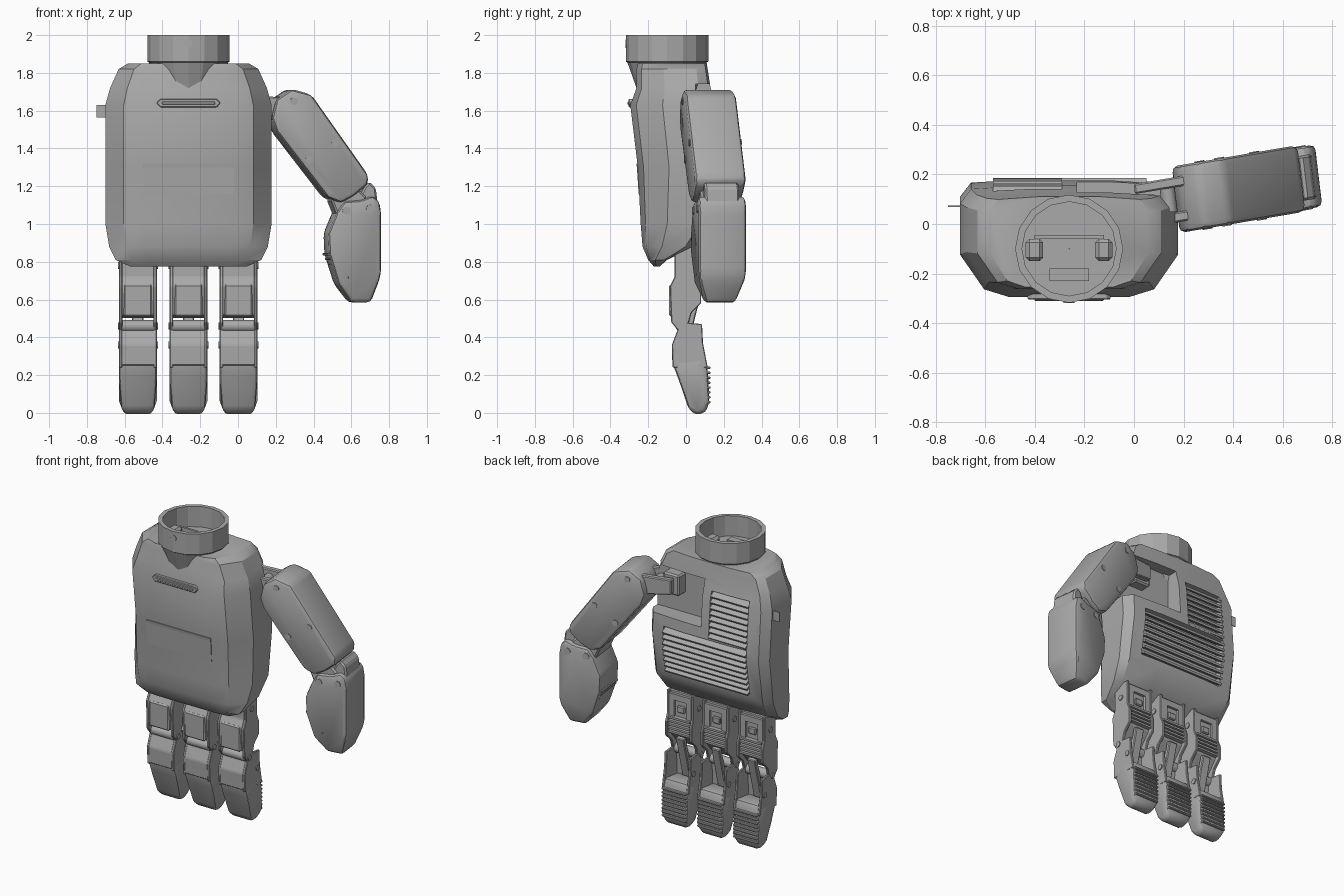
import bpy, bmesh, math
from mathutils import Matrix, Vector

cube = bpy.data.objects.get("Cube")
if cube:
    bpy.data.objects.remove(cube, do_unlink=True)

grey = bpy.data.materials.new("mid_grey")
grey.use_nodes = True
grey.diffuse_color = (0.4, 0.4, 0.4, 1)
grey.node_tree.nodes["Principled BSDF"].inputs["Base Color"].default_value = (0.4, 0.4, 0.4, 1)
CX = -0.262  # centre line of the palm


def finish(name, bm, warp=None, smooth=None):
    if warp:
        for v in bm.verts:
            v.co = warp(v.co)
    bmesh.ops.recalc_face_normals(bm, faces=bm.faces)
    mesh = bpy.data.meshes.new(name)
    bm.to_mesh(mesh)
    bm.free()
    mesh.materials.append(grey)
    ob = bpy.data.objects.new(name, mesh)
    bpy.context.collection.objects.link(ob)
    if smooth:
        bpy.ops.object.select_all(action='DESELECT')
        ob.select_set(True)
        bpy.context.view_layer.objects.active = ob
        bpy.ops.object.shade_smooth_by_angle(angle=math.radians(smooth))
    return ob


def prism(name, pts, axis, lo, hi, bevel=0.008, warp=None, segments=1, smooth=None):
    """Extrude an outline: (y, z) along x, or (x, z) along y."""
    bm = bmesh.new()
    place = (lambda a, b: (lo, a, b)) if axis == 'x' else (lambda a, b: (a, lo, b))
    face = bm.faces.new([bm.verts.new(place(a, b)) for a, b in pts])
    new = bmesh.ops.extrude_face_region(bm, geom=[face])["geom"]
    step = Vector((hi - lo, 0, 0) if axis == 'x' else (0, hi - lo, 0))
    bmesh.ops.translate(bm, vec=step, verts=[g for g in new if isinstance(g, bmesh.types.BMVert)])
    bmesh.ops.recalc_face_normals(bm, faces=bm.faces)
    if bevel:
        bmesh.ops.bevel(bm, geom=bm.edges[:], offset=bevel, segments=segments,
                        profile=0.5, affect='EDGES', clamp_overlap=True)
    return finish(name, bm, warp, smooth)


def box(name, x, y, z, bevel=0, tilt=0, warp=None):
    """Box from three ranges, tilted about its own x axis."""
    bm = bmesh.new()
    mid = Vector([(r[0] + r[1]) / 2 for r in (x, y, z)])
    size = [r[1] - r[0] for r in (x, y, z)]
    bmesh.ops.create_cube(bm, size=1)
    bmesh.ops.scale(bm, vec=size, verts=bm.verts)
    if bevel:
        bmesh.ops.bevel(bm, geom=bm.edges[:], offset=bevel, segments=1, affect='EDGES')
    bmesh.ops.transform(bm, matrix=Matrix.Translation(mid) @ Matrix.Rotation(tilt, 4, 'X'), verts=bm.verts)
    return finish(name, bm, warp)


def pin(name, centre, radius, length, axis, warp=None):
    bm = bmesh.new()
    bmesh.ops.create_cone(bm, cap_ends=True, segments=12, radius1=radius, radius2=radius, depth=length)
    turn = Matrix.Rotation(math.pi / 2, 4, 'Y' if axis == 'x' else 'X')
    bmesh.ops.transform(bm, matrix=Matrix.Translation(centre) @ turn, verts=bm.verts)
    return finish(name, bm, warp, 40)


# Palm shell: chamfered cross-sections lofted upward (z, half width, front, back)
sections = [(.775, .31, -.17, -.14), (.81, .385, -.2, -.1), (.88, .42, -.23, .04),
            (1.0, .44, -.24, .13), (1.3, .44, -.255, .18), (1.63, .44, -.295, .155),
            (1.72, .415, -.262, .13), (1.82, .37, -.262, .115), (1.85, .32, -.255, .11)]
half = [(.55, 0), (.78, .07), (1, .38), (1, .84), (.9, .97), (.4, 1)]
outline = half + [(-a, t) for a, t in reversed(half)]
bm = bmesh.new()
rings = [[bm.verts.new((CX + a * w, f + (b - f) * t, z)) for a, t in outline] for z, w, f, b in sections]
for r0, r1 in zip(rings, rings[1:]):
    for i in range(len(outline)):
        j = (i + 1) % len(outline)
        bm.faces.new((r0[i], r0[j], r1[j], r1[i]))
bm.faces.new(rings[0])
bm.faces.new(rings[-1])
palm = finish("palm", bm, smooth=32)


def cut(target, name, x, y, z):
    cutter = box(name, x, y, z)
    cutter.hide_render = True
    mod = target.modifiers.new(name, 'BOOLEAN')
    mod.object, mod.operation, mod.solver = cutter, 'DIFFERENCE', 'EXACT'
    bpy.context.view_layer.objects.active = target
    bpy.ops.object.modifier_apply(modifier=name)
    bpy.data.objects.remove(cutter, do_unlink=True)


# Thumb mount recess and the two-part vent on the back
cut(palm, "thumb_recess_cutter", (-.23, .4), (.05, .4), (1.43, 1.74))
vents = [((-.57, .05), 1.05, 1.36), ((-.57, -.29), 1.37, 1.68)]
for xs, z0, z1 in vents:
    cut(palm, "vent_cutter", xs, (.1, .4), (z0, z1))
    for i in range(8):
        z = z0 + .02 + i * .038
        back = min(.155, .125 + (z - 1.05) * .17, .155 - (z - 1.36) * .11)
        box("vent_slat", xs, (back - .032, back + .032), (z - .007, z + .007), tilt=-.5)

# Front trim: handle slot and shallow panel
slot = [(CX + s * a, 1.64 + t * b) for s, t, a, b in
        ((-1, -1, .15, .022), (1, -1, .15, .022), (1, 0, .17, 0), (1, 1, .15, .022),
         (-1, 1, .15, .022), (-1, 0, .17, 0))]
prism("front_slot_frame", slot, 'y', -.304, -.27, .004)
box("front_slot_bar", (CX - .14, CX + .14), (-.31, -.3), (1.632, 1.648), .003)
prism("front_panel", [(-.251, 1.16), (-.26, 1.3), (-.263, 1.32), (-.25, 1.32), (-.24, 1.16)],
      'x', CX - .24, CX + .24, 0)
box("side_tab", (-.75, -.68), (.068, .074), (1.565, 1.63))

# Wrist: open collar with a tapered foot
bm = bmesh.new()
profile = [(.155, 1.7), (.21, 1.855), (.218, 1.86), (.218, 2), (.19, 2), (.19, 1.862), (.001, 1.862)]
loop = [bm.verts.new((r, 0, z)) for r, z in profile]
edges = [bm.edges.new(p) for p in zip(loop, loop[1:])]
bmesh.ops.spin(bm, geom=loop + edges, axis=(0, 0, 1), cent=(0, 0, 0), steps=16, angle=math.tau)
bmesh.ops.remove_doubles(bm, verts=bm.verts, dist=.0005)
finish("wrist_collar", bm, lambda c: c + Vector((CX, -.1, 0)), 20)
box("wrist_crossbar", (CX - .14, CX + .14), (-.06, -.045), (1.86, 1.9))
box("wrist_plate", (CX - .08, CX + .08), (-.23, -.18), (1.86, 1.875))
for s in (-1, 1):
    box("wrist_lug", (CX + s * .14 - .035, CX + s * .14 + .035), (-.15, -.06), (1.86, 1.91), .015)
pin("wrist_screw", (CX, -.315, 1.955), .022, .008, 'y')

# Fingers
knuckle = [(-.06, .88), (-.06, .72), (-.085, .67), (-.078, .48), (-.03, .42), (0, .43),
           (.03, .53), (.08, .58), (.08, .67), (.06, .72), (.06, .88)]
core = [(-.06, .88), (-.06, .72), (-.085, .67), (-.08, .52), (-.03, .5), (.045, .59), (.04, .88)]
cheek = [(-.045, .44), (-.01, .48), (.085, .47), (.09, .37), (.115, .24), (-.07, .24), (-.075, .36)]
shell = [(-.045, .44), (-.02, .44), (-.03, .25), (-.072, .25), (-.075, .36)]
tip = [(-.078, .28), (.1, .3), (.116, .22), (.124, .06), (.105, .003), (.055, -.011), (.015, .018), (-.035, .165)]
for cx in (-.53, CX, .003):
    def narrow(c):
        return Vector((cx + (c.x - cx) * (1 - max(0, .06 - c.z) * 4), c.y, c.z))

    prism("finger_base_core", core, 'x', cx - .088, cx + .088, .006)
    prism("finger_shell", shell, 'x', cx - .09, cx + .09, .006)
    prism("finger_tip", tip, 'x', cx - .1, cx + .1, .022, narrow, 2, 35)
    box("finger_front_plate", (cx - .075, cx + .075), (-.089, -.07), (.51, .68), .008)
    pin("finger_hinge", (cx, -.025, .46), .032, .17, 'x')
    box("finger_link", (cx - .03, cx + .03), (.0, .03), (.29, .58), .005, tilt=-.25)
    for s in (-1, 1):
        x0, x1 = sorted((cx + s * .082, cx + s * .1))
        prism("finger_base_cheek", knuckle, 'x', x0, x1, .004)
        prism("finger_tip_cheek", cheek, 'x', x0, x1, .004)
        for y, z in ((-.025, .46), (.06, .36), (.0, .78)):
            pin("finger_bolt", (cx + s * .1, y, z), .018, .012, 'x')
        x0, x1 = sorted((cx + s * .045, cx + s * .082))
        box("finger_recess_side", (x0, x1), (.03, .058), (.71, .86))
    box("finger_recess_top", (cx - .05, cx + .05), (.03, .058), (.82, .86))
    box("finger_recess_block", (cx - .028, cx + .028), (.03, .055), (.74, .785), .006)
    for i in range(5):
        z = .6 + i * .024
        box("finger_base_rib", (cx - .08, cx + .08), (.035, .072), (z, z + .013))
    for i in range(8):
        z = .05 + i * .026
        box("finger_grip_rib", (cx - .092, cx + .092), (.08, .13), (z, z + .013), .004, warp=narrow)


# Thumb: every part is turned to follow the same sideways sweep
def sweep(c):
    return Vector((c.x - .01 - .12 * c.y, c.y + .11 + .17 * (c.x - .25), c.z))


def taper(c):
    k = 1 - max(0, .72 - c.z) * 2.9
    return sweep(Vector((c.x, c.y * k, c.z)))


arm = [(.175, 1.56), (.2, 1.66), (.28, 1.715), (.385, 1.685), (.685, 1.26), (.685, 1.21),
       (.61, 1.15), (.54, 1.11), (.47, 1.14), (.2, 1.49)]
joint = [(.49, 1.13), (.6, 1.22), (.68, 1.14), (.62, 1.02), (.53, 1.03)]
ear = [(.6, 1.06), (.67, 1.2), (.695, 1.225), (.73, 1.19), (.745, 1.06)]
thumb_tip = [(.56, 1.12), (.65, 1.125), (.71, 1.15), (.745, 1.12), (.755, 1.06), (.755, .75), (.745, .7),
             (.705, .585), (.6, .585), (.53, .68), (.48, .84), (.475, .95), (.52, 1.06)]
prism("thumb_arm", arm, 'y', -.134, .134, .026, sweep, 2, 30)
prism("thumb_joint", joint, 'y', -.1, .1, .01, sweep)
prism("thumb_joint_ear", ear, 'y', -.09, .09, .01, sweep)
prism("thumb_tip", thumb_tip, 'y', -.125, .125, .022, taper, 2, 30)
for s in (-1, 1):
    prism("thumb_mount_arm", [(.02, 1.58), (.02, 1.68), (.28, 1.67), (.3, 1.6), (.2, 1.55)],
          'y', s * .07 - .02, s * .07 + .02, .006, sweep)
    for x, z in ((.29, 1.65), (.37, 1.34), (.51, 1.43)):
        pin("thumb_bolt", (x, s * .133, z), .02, .01, 'y', sweep)
    for x, z in ((.57, 1.07), (.695, 1.08)):
        pin("thumb_joint_bolt", (x, s * .124, z), .022, .01, 'y', sweep)
box("thumb_mount_block", (-.03, .09), (.04, .12), (1.56, 1.7), .01)
pin("thumb_mount_pin", (.15, 0, 1.62), .03, .18, 'y', sweep)
for i in range(9):
    t = i / 8
    x, z = .482 + .1 * t, .84 - .2 * t
    box("thumb_grip_rib", (x - .012, x + .04), (-.1, .1), (z - .006, z + .007), .003, warp=taper)
